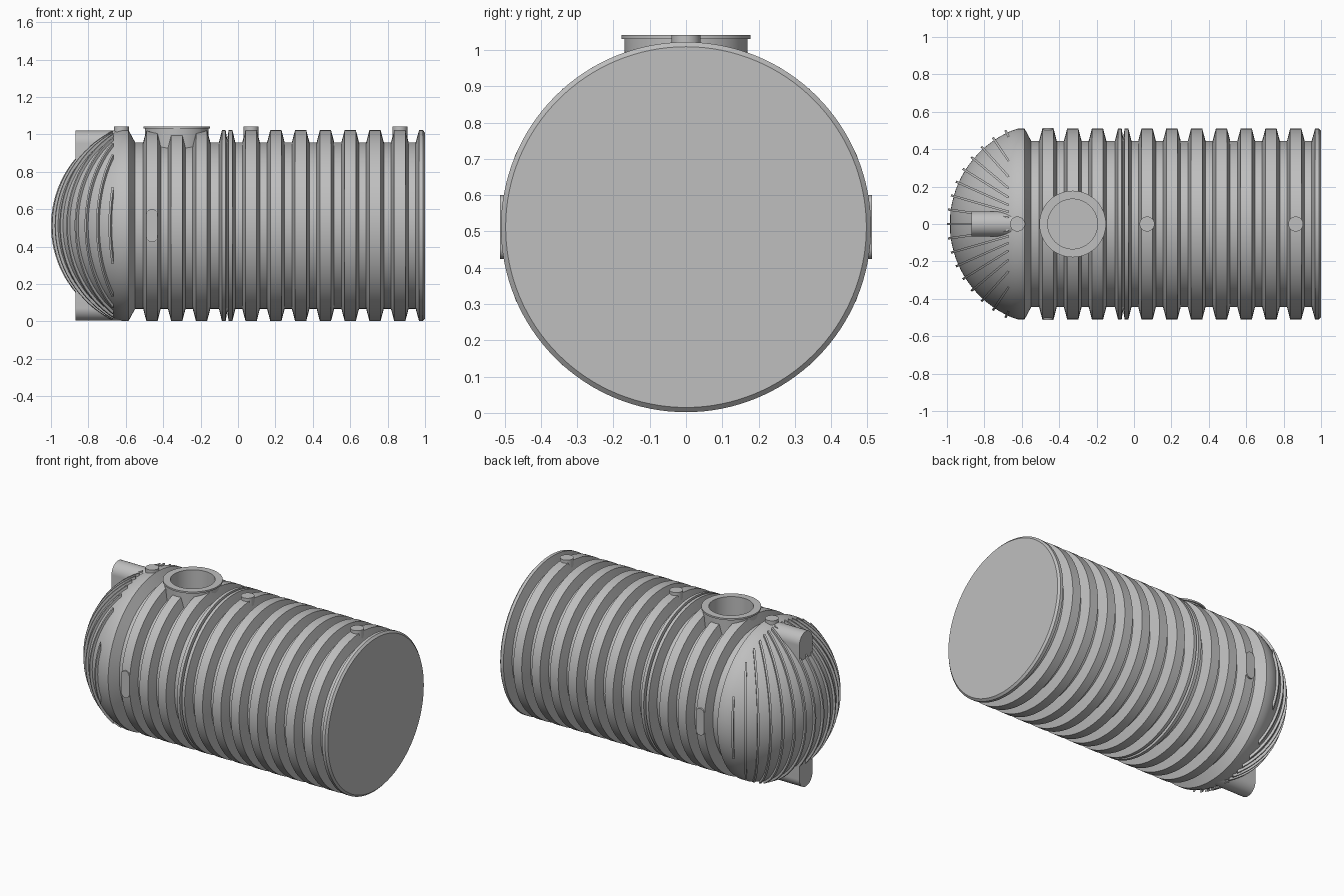
import bpy, bmesh
from math import sin, cos, acos, pi, radians
from mathutils import Vector, Matrix

if "Cube" in bpy.data.objects:
    bpy.data.objects.remove(bpy.data.objects["Cube"])

CZ, R, GROOVE = 0.512, 0.51, 0.445      # tank axis height, rib and groove radius
DOME_X, DOME_R, FIN_R = -0.443, 0.542, 0.557
FIN_END = -0.67

grey = bpy.data.materials.new("plain_grey")
grey.use_nodes = True
grey.diffuse_color = (0.52, 0.52, 0.52, 1)
grey.node_tree.nodes["Principled BSDF"].inputs["Base Color"].default_value = grey.diffuse_color


def finish(name, bm):
    bmesh.ops.recalc_face_normals(bm, faces=bm.faces)
    mesh = bpy.data.meshes.new(name)
    bm.to_mesh(mesh)
    bm.free()
    obj = bpy.data.objects.new(name, mesh)
    bpy.context.collection.objects.link(obj)
    mesh.materials.append(grey)
    bpy.ops.object.select_all(action="DESELECT")
    obj.select_set(True)
    bpy.context.view_layer.objects.active = obj
    bpy.ops.object.shade_smooth_by_angle(angle=radians(25))
    return obj


def lathe(name, profile, matrix, steps=48, closed=False):
    """Spin (radius, height) points about local z, then place with matrix."""
    bm = bmesh.new()
    vs = [bm.verts.new((r, 0, h)) for r, h in profile]
    for a, b in zip(vs, vs[1:] + vs[:1] if closed else vs[1:]):
        bm.edges.new((a, b))
    bmesh.ops.spin(bm, geom=bm.verts[:] + bm.edges[:], cent=(0, 0, 0), axis=(0, 0, 1),
                   angle=2 * pi, steps=steps, use_merge=True)
    bmesh.ops.remove_doubles(bm, verts=bm.verts, dist=1e-5)
    bm.transform(matrix)
    return finish(name, bm)


def prism(name, outline, origin, u, v, w, half):
    """Extrude an outline in the u, v plane by half each way along w."""
    bm = bmesh.new()
    o, u, v, w = (Vector(k) for k in (origin, u, v, w))
    a, b = ([bm.verts.new(o + u * p + v * q + w * s) for p, q in outline] for s in (-half, half))
    bm.faces.new(a)
    bm.faces.new(b)
    n = len(a)
    for i in range(n):
        j = (i + 1) % n
        bm.faces.new((a[i], a[j], b[j], b[i]))
    return finish(name, bm)


def arc(radius, start, end, n, cu=0, cv=0):
    return [(cu + radius * cos(start + (end - start) * i / n),
             cv + radius * sin(start + (end - start) * i / n)) for i in range(n + 1)]


# Tank body: dome, shoulder, ribs and flat end in one profile
dome_sweep = acos((DOME_X + 0.62) / DOME_R)
body = [(min(r, R), DOME_X - d) for d, r in arc(DOME_R, 0, dome_sweep, 18)]
body[0] = (0, DOME_X - DOME_R)
body += [(R, -0.585), (GROOVE, -0.55)]


def rib(x):
    return [(GROOVE, x - 0.047), (R, x - 0.03), (R, x + 0.03), (GROOVE, x + 0.047)]


PITCH = 0.1325
for i in range(3):
    body += rib(-0.46 + i * PITCH)
body += [(GROOVE, -0.102), (R, -0.086), (R, -0.066), (0.46, -0.058),
         (R, -0.05), (R, -0.03), (GROOVE, -0.014)]
for i in range(7):
    body += rib(0.07 + i * PITCH)
body += [(GROOVE, 0.95), (R, 0.968), (R, 0.988), (0.497, 1.0), (0, 1.0)]
along_x = Matrix.Translation((0, 0, CZ)) @ Matrix.Rotation(pi / 2, 4, "Y")
tank = lathe("tank_body", body, along_x, 128)

# Manhole opening cut into the tank
MAN_X = -0.328
at_manhole = Matrix.Translation((MAN_X, 0, 0))
cutter = lathe("manhole_cutter", [(0, 0.8), (0.15, 0.8), (0.15, 1.2), (0, 1.2)], at_manhole)
cutter.hide_render = True
cut = tank.modifiers.new("manhole_opening", "BOOLEAN")
cut.operation, cut.solver, cut.object = "DIFFERENCE", "EXACT", cutter
bpy.context.view_layer.objects.active = tank
bpy.ops.object.modifier_apply(modifier=cut.name)
bpy.data.objects.remove(cutter)

# Manhole neck with flange
lathe("manhole_neck", [(0.133, 0.79), (0.165, 0.79), (0.17, 1.03), (0.178, 1.03),
                       (0.178, 1.041), (0.133, 1.041)], at_manhole, 64, closed=True)

# Small capped fittings along the top
for i, x in enumerate((-0.623, 0.07, 0.865)):
    lathe(f"top_fitting_{i + 1}", [(0, 0.93), (0.04, 0.93), (0.04, 1.041), (0, 1.041)],
          Matrix.Translation((x, 0, 0)), 32)

# Stiffening fins fanned around the dome
for k in range(-8, 9):
    phi = radians(8 * k)
    reach = (FIN_END - DOME_X) / -cos(phi)
    t_out, t_in = acos(reach / FIN_R), acos(reach / 0.53)
    outline = arc(FIN_R, -t_out, t_out, 32) + arc(0.53, t_in, -t_in, 32)
    prism(f"dome_fin_{k + 9}", outline, (DOME_X, 0, CZ),
          (-cos(phi), sin(phi), 0), (0, 0, 1), (sin(phi), cos(phi), 0), 0.006)

# Arched pods above and below the dome
pod = arc(0.068, 0, pi, 24, 0, 0.44) + [(-0.068, 0.28), (0.068, 0.28)]
for name, s in (("upper_pod", 1), ("lower_pod", -1)):
    prism(name, pod, (-0.745, 0, CZ), (0, 1, 0), (0, 0, s), (1, 0, 0), 0.125)

# Rounded side plates on the first rib
plate = arc(0.03, 0, pi, 16, 0, 0.058) + arc(0.03, pi, 2 * pi, 16, 0, -0.058)
for name, s in (("left_side_plate", 1), ("right_side_plate", -1)):
    prism(name, plate, (-0.46, s * 0.485, CZ), (1, 0, 0), (0, 0, 1), (0, 1, 0), 0.027)
